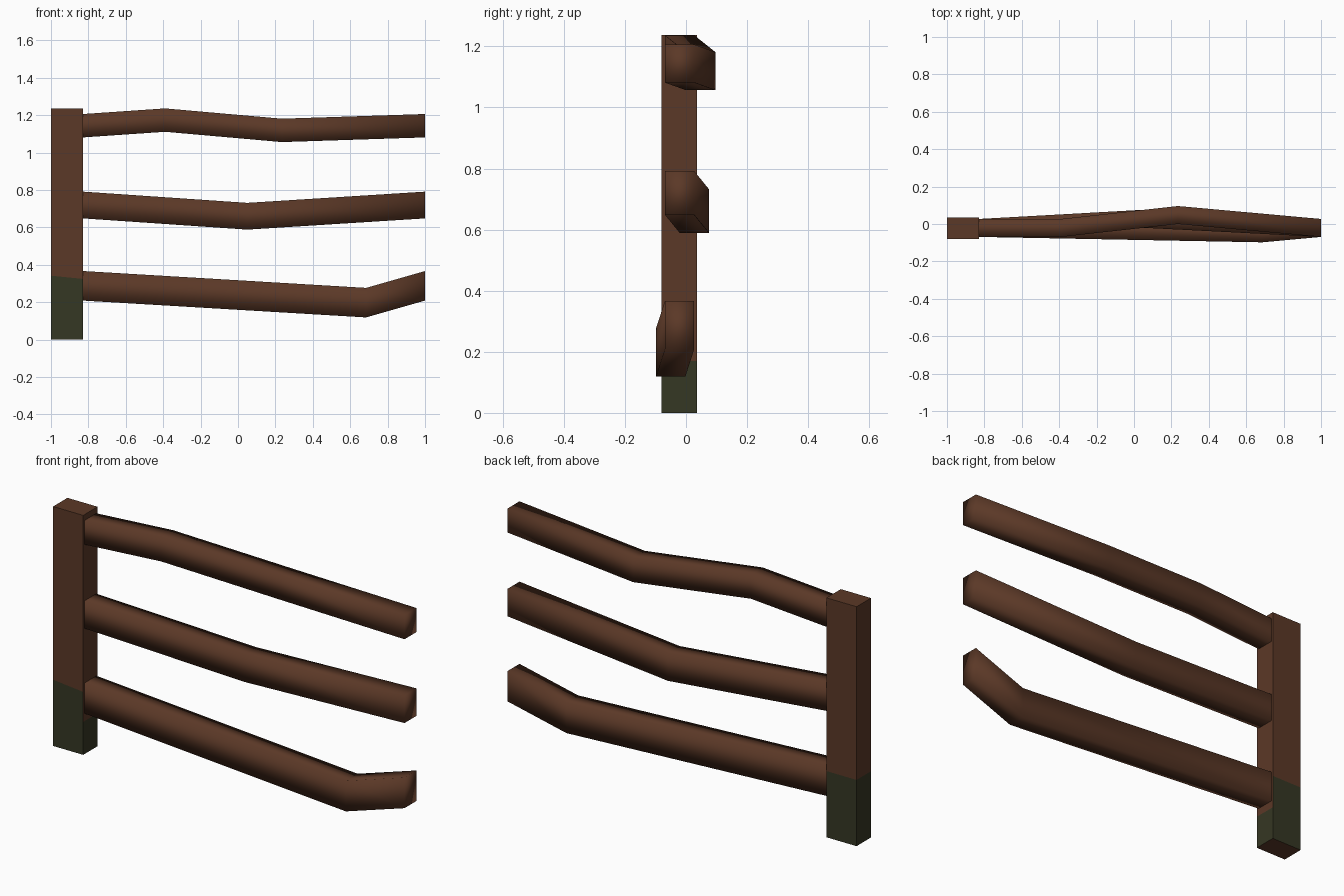
import bpy, bmesh

if "Cube" in bpy.data.objects:
    bpy.data.objects.remove(bpy.data.objects["Cube"])


def material(name, rgb):
    m = bpy.data.materials.new(name)
    m.diffuse_color = (*rgb, 1)
    m.use_nodes = True
    m.node_tree.nodes["Principled BSDF"].inputs["Base Color"].default_value = m.diffuse_color
    return m


BROWN = material("brown_wood", (0.105, 0.040, 0.020))
MOSS = material("mossy_green", (0.036, 0.038, 0.017))


def finish(bm, name, mats, smooth):
    bmesh.ops.recalc_face_normals(bm, faces=bm.faces)
    for f in bm.faces:
        f.smooth = smooth
    me = bpy.data.meshes.new(name)
    bm.to_mesh(me)
    bm.free()
    for m in mats:
        me.materials.append(m)
    ob = bpy.data.objects.new(name, me)
    bpy.context.collection.objects.link(ob)
    return ob


# Post: box split by the moss lines, green below them
X0, X1, Y0, Y1, TOP = -1.0, -0.828, -0.081, 0.036, 1.237
bm = bmesh.new()
bmesh.ops.create_cube(bm, size=1)
for v in bm.verts:
    v.co = (X1 if v.co.x > 0 else X0, Y1 if v.co.y > 0 else Y0, TOP if v.co.z > 0 else 0)
for z in (0.17, 0.342):
    bmesh.ops.bisect_plane(bm, geom=bm.verts[:] + bm.edges[:] + bm.faces[:],
                           plane_co=(0, 0, z), plane_no=(0, 0, 1))
bm.normal_update()
for f in bm.faces:
    limit = 0.17 if f.normal.x > 0.5 else 0.342
    if abs(f.normal.z) < 0.5 and f.calc_center_median().z < limit:
        f.material_index = 1
for v in bm.verts:  # moss line dips at the front inner corner
    if abs(v.co.z - 0.342) < 0.001 and v.co.x > -0.9 and v.co.y < 0:
        v.co.z = 0.325
finish(bm, "post", [BROWN, MOSS], False)


# Rails: bent square beams, points are (x, centre y, centre z)
def rail(name, height, path, width=0.096):
    bm = bmesh.new()
    rings = []
    for x, y, z in path:
        rings.append([bm.verts.new((x, y + a * width / 2, z + b * height / 2))
                      for a, b in ((-1, -1), (1, -1), (1, 1), (-1, 1))])
    for r, s in zip(rings, rings[1:]):
        for i in range(4):
            j = (i + 1) % 4
            bm.faces.new((r[i], r[j], s[j], s[i]))
    bm.faces.new(rings[-1])
    finish(bm, name, [BROWN], True)


YC = -0.021
rail("top_rail", 0.125, [(X1, YC, 1.144), (-0.39, YC, 1.174),
                         (0.235, 0.048, 1.119), (1.0, YC, 1.144)])
rail("middle_rail", 0.143, [(X1, YC, 0.720), (0.05, 0.028, 0.660), (1.0, YC, 0.720)])
rail("bottom_rail", 0.158, [(X1, YC, 0.288), (0.685, -0.05, 0.198), (1.0, YC, 0.288)])
